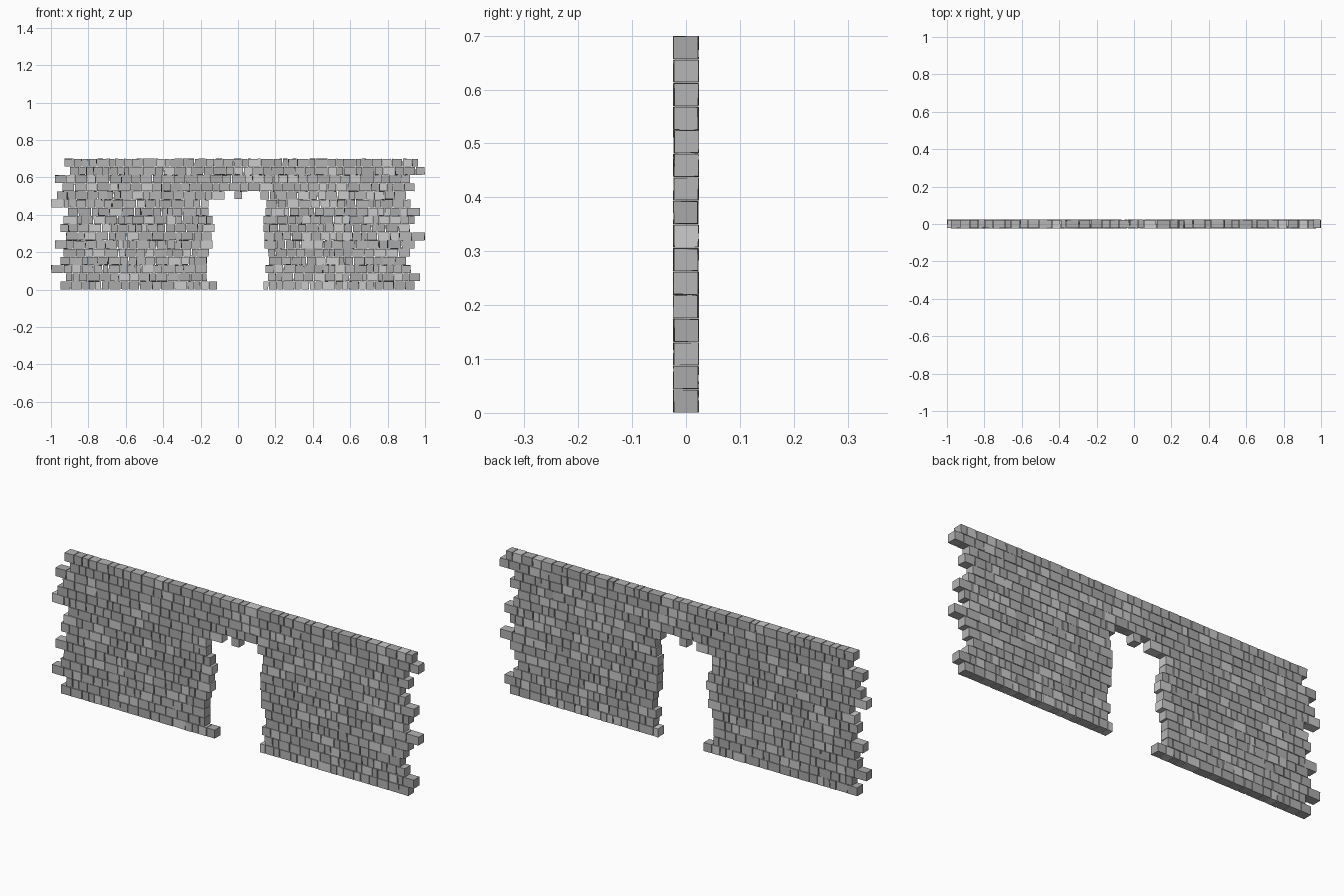
import bpy, bmesh, random
from mathutils import Vector

if "Cube" in bpy.data.objects:
    bpy.data.objects.remove(bpy.data.objects["Cube"])

random.seed(7)
PITCH, HALF_D = 0.7 / 16, 0.0225

# Ragged outer ends and doorway edges of each course, bottom to top
LEFT = [.95, .92, 1.0, .95, .935, .98, .92, .95, .935, .91, 1.0, .97, .94, .98, .90, .93]
RIGHT = [.945, .975, .925, .90, .92, .945, 1.0, .92, .945, .975, .925, .90, .945, .92, 1.0, .965]
DOOR_L = [.11, .165, .165, .165, .155, .135, .14, .125, .135, .155, .155, .07]
DOOR_R = [.135, .16, .145, .165, .16, .14, .14, .135, .135, .145, .15, .12]

# Stone greys
GREYS = []
for i, v in enumerate((0.40, 0.46, 0.53)):
    m = bpy.data.materials.new(f"stone_grey_{i}")
    m.diffuse_color = (v, v, v, 1)
    m.use_nodes = True
    m.node_tree.nodes["Principled BSDF"].inputs["Base Color"].default_value = m.diffuse_color
    GREYS.append(m)


def add_stone(bm, x0, x1, z0, z1):
    """One rough-cut block: a box with every corner nudged slightly."""
    g, j = 0.001, 0.0015
    geom = bmesh.ops.create_cube(bm, size=1)
    shift = random.uniform(-0.0008, 0.0008)
    for v in geom["verts"]:
        sx, sy, sz = (c > 0 for c in v.co)
        r = [random.uniform(0, j) for _ in range(3)]
        v.co = Vector((x1 - g - r[0] if sx else x0 + g + r[0],
                       (HALF_D + 0.0008 - r[1] if sy else -HALF_D - 0.0008 + r[1]) + shift,
                       z1 - 0.0003 - r[2] if sz else z0 + 0.0003 + r[2]))
    tone = random.choice((0, 0, 1, 1, 2))
    for f in {f for v in geom["verts"] for f in v.link_faces}:
        f.material_index = tone


def fill_run(bm, a, b, row):
    """Fill a stretch of one course with stones of random length."""
    widths = []
    while sum(widths) < b - a - 0.02:
        widths.append(random.choice((0.032, 0.045, 0.05, 0.06, 0.068)) + random.uniform(-.004, .004))
    k = (b - a) / sum(widths)
    x = a
    for w in widths:
        add_stone(bm, x, x + w * k, row * PITCH, (row + 1) * PITCH)
        x += w * k


# Wall courses, split by the doorway in the lower twelve
for row in range(16):
    bm = bmesh.new()
    if row < len(DOOR_L):
        fill_run(bm, -LEFT[row], -DOOR_L[row], row)
        fill_run(bm, DOOR_R[row], RIGHT[row], row)
    else:
        fill_run(bm, -LEFT[row], RIGHT[row], row)
    if row == 11:  # hanging keystone above the doorway
        add_stone(bm, -0.022, 0.022, row * PITCH + 0.002, (row + 1) * PITCH)
    me = bpy.data.meshes.new(f"stone_course_{row + 1:02d}")
    bm.to_mesh(me)
    bm.free()
    for m in GREYS:
        me.materials.append(m)
    bpy.context.collection.objects.link(bpy.data.objects.new(me.name, me))
